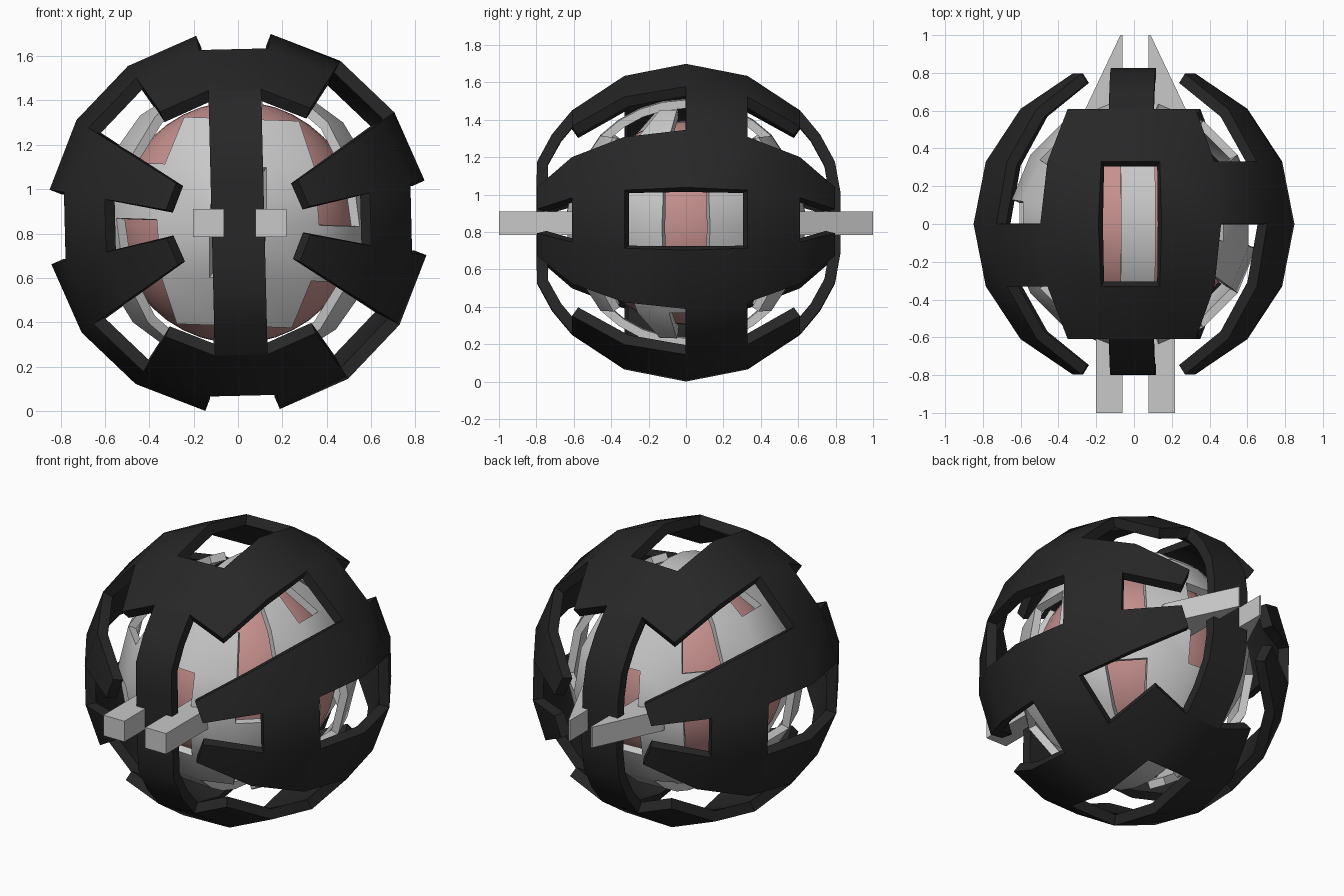
import bpy, bmesh, math
from mathutils import Vector

cube = bpy.data.objects.get("Cube")
if cube:
    bpy.data.objects.remove(cube)

CZ = 0.85                      # height of the common centre
STEP = math.radians(22.5)


def material(name, rgb):
    m = bpy.data.materials.new(name)
    m.use_nodes = True
    m.diffuse_color = (*rgb, 1)
    bsdf = next(n for n in m.node_tree.nodes if n.type == "BSDF_PRINCIPLED")
    bsdf.inputs["Base Color"].default_value = (*rgb, 1)
    bsdf.inputs["Roughness"].default_value = 0.7
    return m


DARK = material("charcoal", (0.02, 0.02, 0.02))
LIGHT = material("light_grey", (0.58, 0.58, 0.58))
PINK = material("dusty_pink", (0.56, 0.28, 0.27))


def finish(name, bm, mat, thickness=0, smooth=True):
    """Turn a bmesh into an object, optionally as a shell growing inwards."""
    me = bpy.data.meshes.new(name)
    bm.to_mesh(me)
    bm.free()
    ob = bpy.data.objects.new(name, me)
    bpy.context.collection.objects.link(ob)
    ob.location.z = CZ
    me.materials.append(mat)
    bpy.ops.object.select_all(action="DESELECT")
    ob.select_set(True)
    bpy.context.view_layer.objects.active = ob
    if thickness:
        mod = ob.modifiers.new("shell", "SOLIDIFY")
        mod.thickness = thickness
        mod.offset = -1
        bpy.ops.object.modifier_apply(modifier=mod.name)
    if smooth:
        bpy.ops.object.shade_smooth_by_angle(angle=math.radians(35))
    return ob


def outward(bm):
    bm.normal_update()
    for f in bm.faces:
        if f.normal.dot(f.calc_center_median()) < 0:
            f.normal_flip()


def on_sphere(radius, turn, lat):
    """Point on a sphere whose poles lie on the y axis."""
    r = radius * math.cos(lat)
    return Vector((r * math.cos(turn), radius * math.sin(lat), r * math.sin(turn)))


def cell(bm, radius, col, row):
    t0, t1 = (col - 0.5) * STEP, (col + 0.5) * STEP
    l0, l1 = (row - 4) * STEP, (row - 3) * STEP
    corners = ((t0, l0), (t1, l0), (t1, l1), (t0, l1))
    bm.faces.new([bm.verts.new(on_sphere(radius, t, l)) for t, l in corners])


def shell_has(col, row):
    """Four plates with windows, joined by staggered bridges."""
    if col % 4 == 2:
        return row == (4 if col in (2, 14) else 3)
    if col % 4 == 0:
        return row in (2, 5)
    if col in (1, 7, 9, 15):
        return 1 <= row <= 6
    return 2 <= row <= 5


def cage(name, radius, thickness, mat, rotation, straps):
    """Open ball of four plates, with a strap across each pole."""
    bm = bmesh.new()
    for col in range(16):
        for row in range(8):
            if shell_has(col, row):
                cell(bm, radius, col, row)
    bmesh.ops.remove_doubles(bm, verts=bm.verts, dist=0.001)
    outward(bm)
    finish(name + "_plates", bm, mat, thickness).rotation_euler = rotation

    half = radius * math.sin(STEP * 2) * math.sin(STEP / 2)
    for strap, sign, reach in straps:
        bm = bmesh.new()
        rows = []
        for i in range(9):
            a = STEP * 2 + i * STEP / 2
            y = sign * min(radius * math.sin(a), reach)
            z = radius * math.cos(a) * math.cos(STEP / 2)
            rows.append([bm.verts.new((x, y, z)) for x in (-half, half)])
        for a, b in zip(rows, rows[1:]):
            bm.faces.new((a[0], a[1], b[1], b[0]))
        outward(bm)
        finish(strap, bm, mat, thickness).rotation_euler = rotation


# Outer cage, poles to the front and back, rolled very slightly
cage("outer_cage", 0.862, 0.06, DARK, (0, math.radians(-1.4), 0),
     (("front_strap", -1, 0.8), ("back_strap", 1, 0.825)))

# Inner cage, the same pattern turned so its poles point up and down
cage("inner_cage", 0.66, 0.045, LIGHT, (math.radians(-90), math.radians(2), 0),
     (("inner_top_strap", -1, 0.66), ("inner_bottom_strap", 1, 0.66)))

# Core ball showing through the windows
bm = bmesh.new()
bmesh.ops.create_uvsphere(bm, u_segments=32, v_segments=20, radius=0.545)
finish("core", bm, PINK)


# Prongs: square bars in front, tapered blades behind
def prism(name, outline, z0, z1):
    bm = bmesh.new()
    base = bm.faces.new([bm.verts.new((x, y, z0)) for x, y in outline])
    top = bmesh.ops.extrude_face_region(bm, geom=[base])["geom"]
    bmesh.ops.translate(bm, vec=(0, 0, z1 - z0),
                        verts=[v for v in top if isinstance(v, bmesh.types.BMVert)])
    bmesh.ops.recalc_face_normals(bm, faces=bm.faces[:])
    finish(name, bm, LIGHT, smooth=False)


for side, sign in (("right", -1), ("left", 1)):
    def shift(points):
        return [(sign * x + 0.008, y) for x, y in points]
    prism(side + "_front_prong",
          shift([(0.07, -1), (0.21, -1), (0.21, -0.55), (0.07, -0.55)]), -0.065, 0.06)
    prism(side + "_back_blade",
          shift([(0.07, 1), (0.08, 1), (0.27, 0.6), (0.27, 0.55), (0.07, 0.55)]), -0.065, 0.06)
